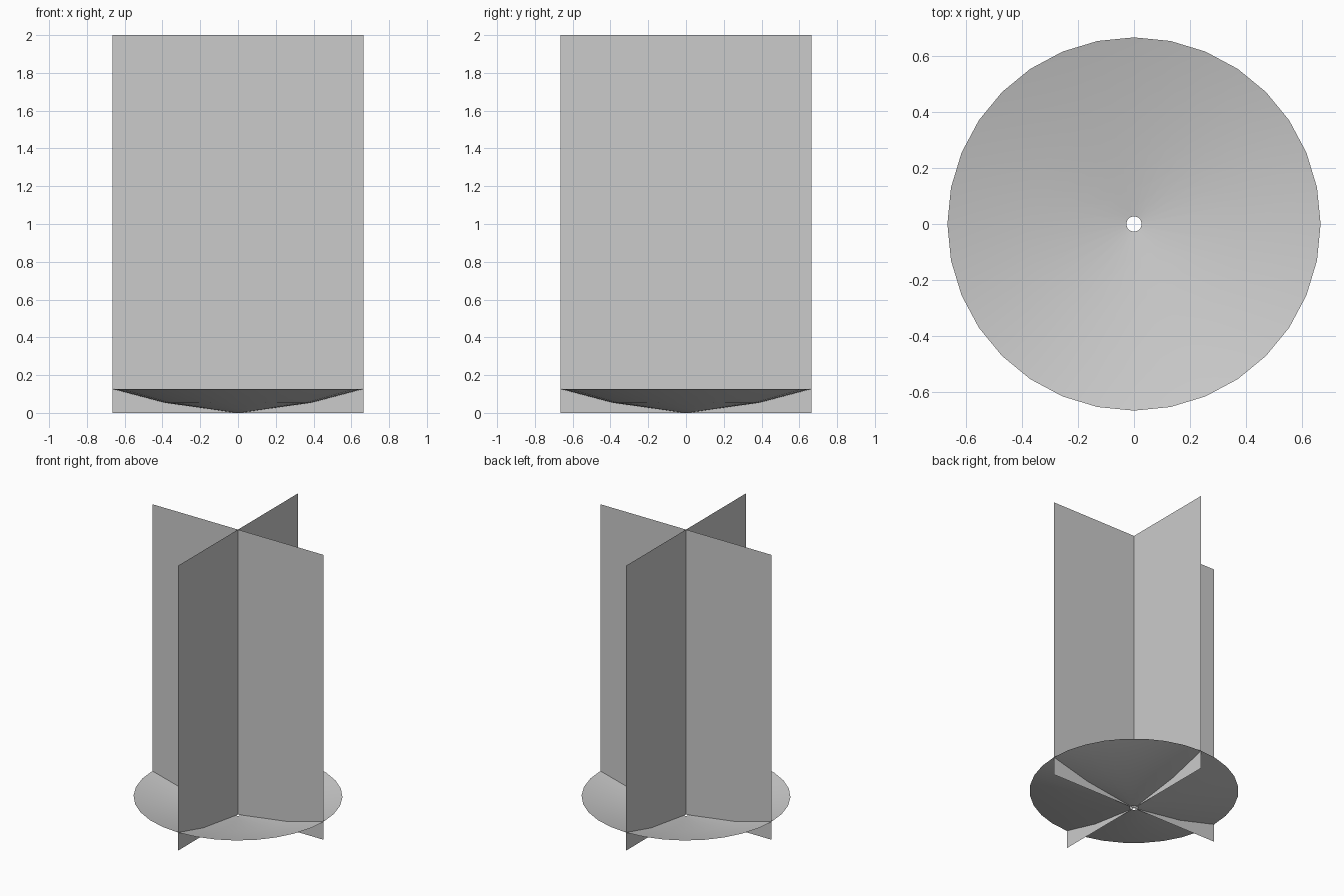
import bpy
from math import sin, cos, pi

if "Cube" in bpy.data.objects:
    bpy.data.objects.remove(bpy.data.objects["Cube"])

R = 0.665   # outer radius / half width of the panels
H = 2.0     # panel height
SIDES = 32


def add_mesh(name, verts, faces, smooth=False):
    mesh = bpy.data.meshes.new(name)
    mesh.from_pydata(verts, [], faces)
    for p in mesh.polygons:
        p.use_smooth = smooth
    mesh.update()
    obj = bpy.data.objects.new(name, mesh)
    bpy.context.collection.objects.link(obj)
    return obj


# two crossed upright panels
panel = [(-R, 0, 0), (R, 0, 0), (R, 0, H), (-R, 0, H)]
add_mesh("front_panel", panel, [(0, 1, 2, 3)])
side = add_mesh("side_panel", panel, [(0, 1, 2, 3)])
side.rotation_euler.z = pi / 2

# shallow dish with a small centre hole: (radius, height) rings
profile = [(0.027, 0.003), (0.385, 0.053), (R, 0.127)]
verts = [(r * cos(2 * pi * i / SIDES), r * sin(2 * pi * i / SIDES), z)
         for r, z in profile for i in range(SIDES)]
faces = []
for k in range(len(profile) - 1):
    for i in range(SIDES):
        a, b = k * SIDES + i, k * SIDES + (i + 1) % SIDES
        faces.append((a, a + SIDES, b + SIDES, b))
add_mesh("dish", verts, faces, smooth=True)
